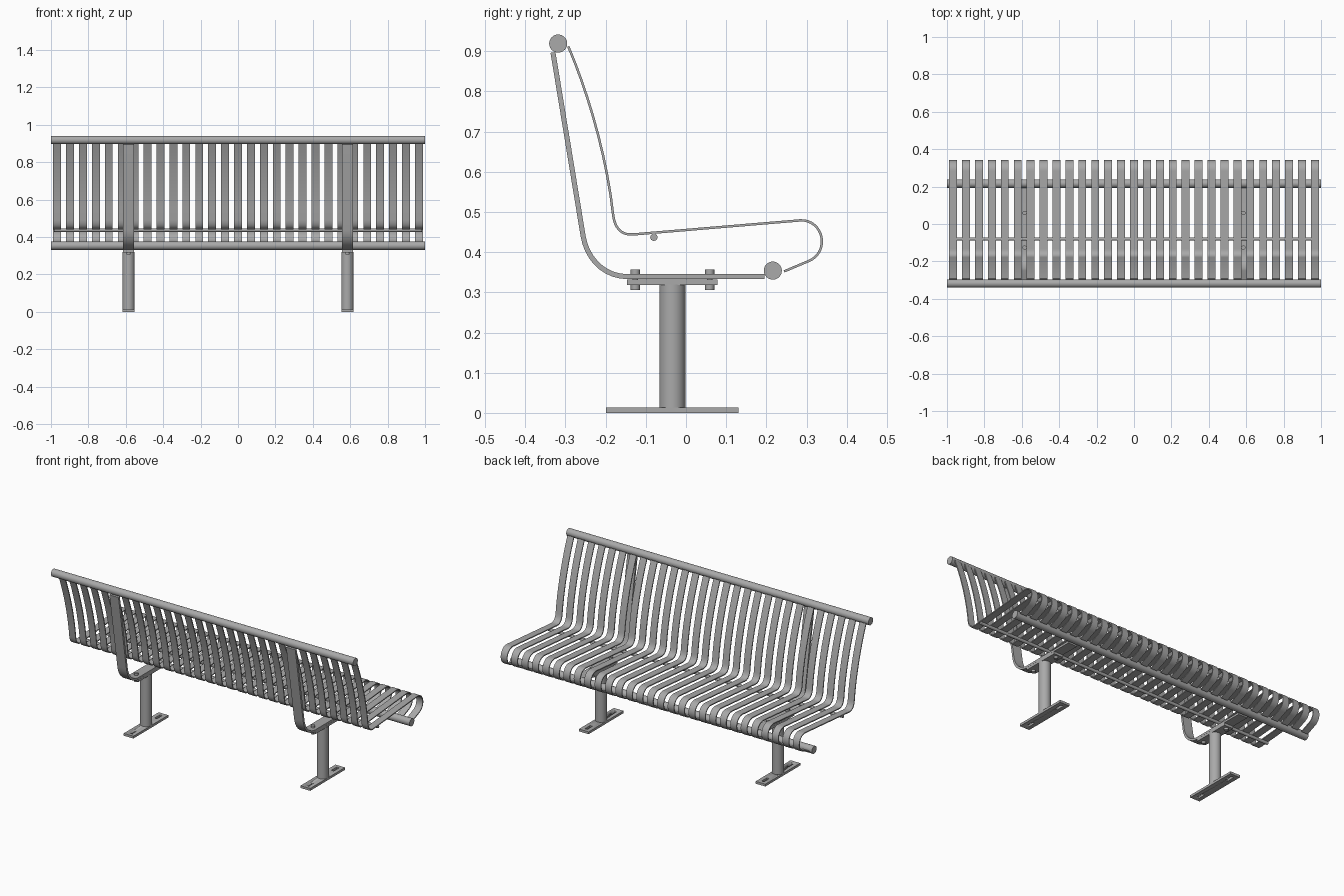
import bpy, bmesh, math
from mathutils import Vector, Matrix
from mathutils.geometry import interpolate_bezier

cube = bpy.data.objects.get("Cube")
if cube:
    bpy.data.objects.remove(cube)

steel = bpy.data.materials.new("grey_steel")
steel.use_nodes = True
GREY = (0.40, 0.40, 0.40, 1)
steel.diffuse_color = GREY
steel.node_tree.nodes["Principled BSDF"].inputs["Base Color"].default_value = GREY


def finish(name, bm):
    bmesh.ops.recalc_face_normals(bm, faces=bm.faces)
    mesh = bpy.data.meshes.new(name)
    bm.to_mesh(mesh)
    bm.free()
    mesh.materials.append(steel)
    ob = bpy.data.objects.new(name, mesh)
    bpy.context.collection.objects.link(ob)
    bpy.ops.object.select_all(action='DESELECT')
    ob.select_set(True)
    bpy.context.view_layer.objects.active = ob
    bpy.ops.object.shade_smooth_by_angle(angle=math.radians(35))
    return ob


def rod(name, centre, radius, length, axis='Z', sides=24):
    bm = bmesh.new()
    turn = Matrix.Rotation(math.pi / 2, 4, 'Y') if axis == 'X' else Matrix()
    bmesh.ops.create_cone(bm, cap_ends=True, segments=sides, radius1=radius,
                          radius2=radius, depth=length,
                          matrix=Matrix.Translation(centre) @ turn)
    return finish(name, bm)


def box(name, centre, size):
    bm = bmesh.new()
    bmesh.ops.create_cube(bm, size=1, matrix=Matrix.Translation(centre)
                          @ Matrix.Diagonal((*size, 1)))
    return finish(name, bm)


def path(*parts):
    """Join straight (2 point) and curved (4 point) pieces in the YZ plane."""
    pts = []
    for part in parts:
        p = [Vector(q) for q in part]
        piece = p if len(p) == 2 else interpolate_bezier(*p, 10)
        pts += [Vector(q[:2]) for q in piece[1 if pts else 0:]]
    return pts


def flat_bar(name, pts, x, width, thick):
    """Sweep a flat strip of metal along a YZ path."""
    bm = bmesh.new()
    rings = []
    for i, p in enumerate(pts):
        d = (pts[min(i + 1, len(pts) - 1)] - pts[max(i - 1, 0)]).normalized()
        n = Vector((-d.y, d.x)) * thick / 2
        rings.append([bm.verts.new((x + sx * width / 2, p.x + s * n.x, p.y + s * n.y))
                      for sx, s in ((-1, -1), (1, -1), (1, 1), (-1, 1))])
    for a, b in zip(rings, rings[1:]):
        for k in range(4):
            j = (k + 1) % 4
            bm.faces.new((a[k], a[j], b[j], b[k]))
    bm.faces.new(rings[0])
    bm.faces.new(rings[-1])
    return finish(name, bm)


# Bent slats: curved back, seat and rolled front edge
slat_path = path(
    ((-.293, .912), (-.245, .80), (-.197, .64), (-.181, .49)),
    ((-.181, .49), (-.176, .458), (-.16, .442), (-.132, .444)),
    ((-.132, .444), (.284, .479)),
    ((.284, .479), (.316, .481), (.338, .455), (.338, .427)),
    ((.338, .427), (.338, .405), (.326, .388), (.308, .379)),
    ((.308, .379), (.244, .352)))
slats = flat_bar("slats", slat_path, -.967, .042, .006)
array = slats.modifiers.new("repeat", 'ARRAY')
array.count = 29
array.use_relative_offset = False
array.use_constant_offset = True
array.constant_offset_displace = (.06907, 0, 0)

# Long rails
rod("top_rail", (0, -.318, .919), .0225, 2, 'X', 32)
rod("front_rail", (0, .216, .354), .0225, 2, 'X', 32)
rod("seat_rod", (0, -.08, .437), .009, 1.97, 'X', 16)

# Two supports
arm_path = path(
    ((-.331, .897), (-.256, .44)),
    ((-.256, .44), (-.247, .385), (-.205, .339), (-.145, .339)),
    ((-.145, .339), (.195, .339)))
MID = -.034
for side, x in (("left", .585), ("right", -.585)):
    flat_bar(side + "_arm", arm_path, x, .06, .0125)
    box(side + "_mount_plate", (x, MID, .3255), (.06, .226, .014))
    rod(side + "_post", (x, MID, .166), .0325, .308, sides=32)

    # Foot plate with a slot near each end
    foot = box(side + "_foot_plate", (x, MID, .007), (.064, .33, .014))
    for k, y in enumerate((MID - .118, MID + .118)):
        slot = box(f"{side}_slot_cutter_{k}", (x, y, .007), (.016, .05, .05))
        slot.hide_render = True
        slot.hide_viewport = True
        cut = foot.modifiers.new("slot", 'BOOLEAN')
        cut.operation = 'DIFFERENCE'
        cut.object = slot

    # Bolts with a head above and a nut below
    for k, y in enumerate((-.126, .059)):
        rod(f"{side}_bolt_{k}", (x, y, .331), .007, .048, sides=12)
        rod(f"{side}_bolt_head_{k}", (x, y, .351), .0115, .012, sides=12)
        rod(f"{side}_bolt_nut_{k}", (x, y, .312), .0115, .012, sides=12)
